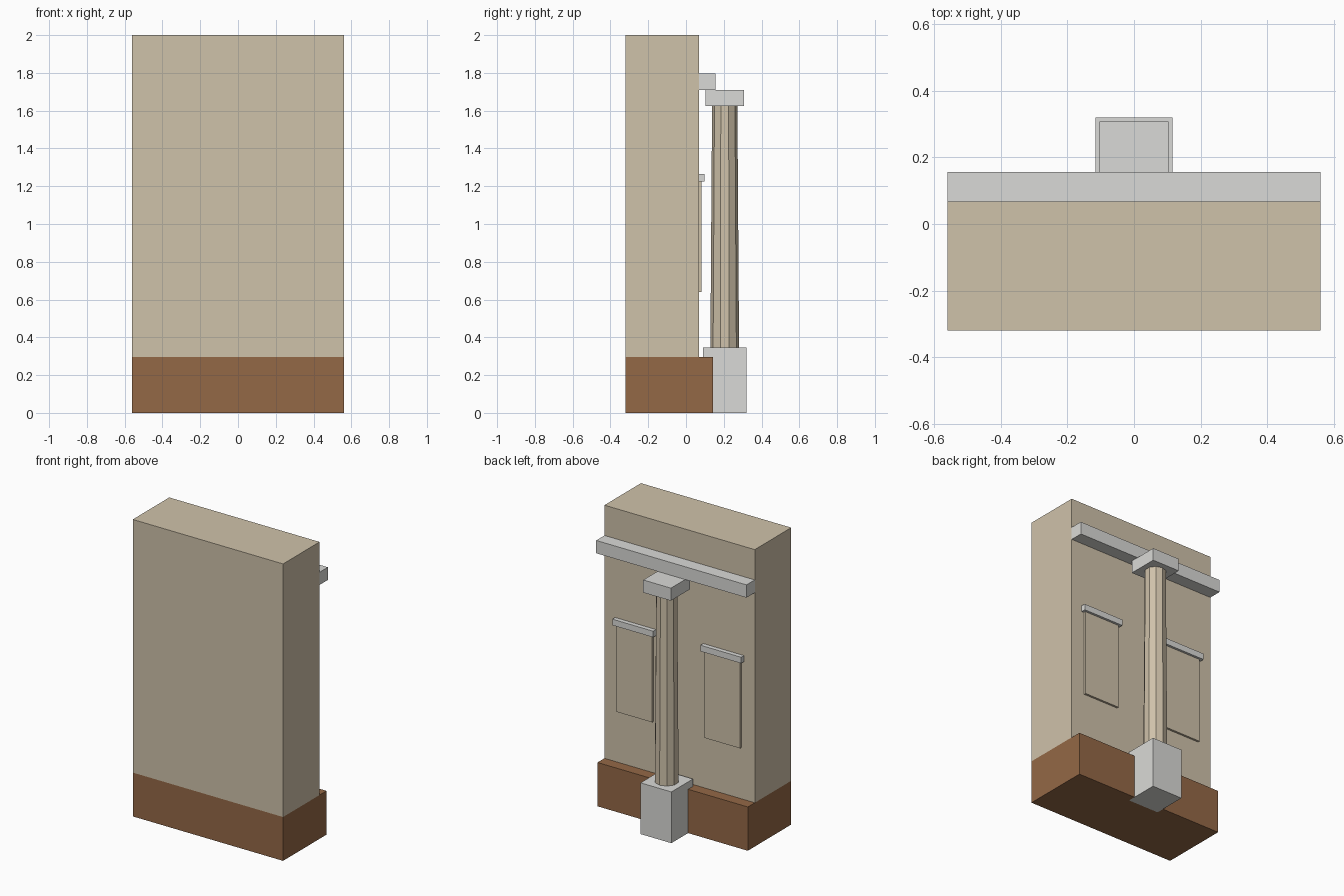
import bpy, bmesh

if "Cube" in bpy.data.objects:
    bpy.data.objects.remove(bpy.data.objects["Cube"])


def srgb(r, g, b):
    def f(c):
        c /= 255
        return c / 12.92 if c <= 0.04045 else ((c + 0.055) / 1.055) ** 2.4
    return (f(r), f(g), f(b), 1)


def material(name, color):
    m = bpy.data.materials.new(name)
    m.diffuse_color = color
    m.use_nodes = True
    m.node_tree.nodes["Principled BSDF"].inputs["Base Color"].default_value = m.diffuse_color
    return m


TAN = material("tan plaster", srgb(207, 194, 170))
BROWN = material("brown plinth", srgb(148, 104, 70))
GREY = material("light grey stone", srgb(218, 218, 215))


def finish(name, bm, mat):
    bmesh.ops.recalc_face_normals(bm, faces=bm.faces)
    me = bpy.data.meshes.new(name)
    bm.to_mesh(me)
    bm.free()
    me.materials.append(mat)
    ob = bpy.data.objects.new(name, me)
    bpy.context.collection.objects.link(ob)
    return ob


def box(name, x, y, z, mat):
    """Box from (min, max) ranges on each axis."""
    bm = bmesh.new()
    bmesh.ops.create_cube(bm, size=1)
    for v in bm.verts:
        v.co = [r[0] if c < 0 else r[1] for r, c in zip((x, y, z), v.co)]
    return finish(name, bm, mat)


HALF, BACK, WALL = 0.56, -0.32, 0.068
full = (-HALF, HALF)

# Wall, plinth and cornice
box("plinth", full, (BACK, 0.142), (0, 0.295), BROWN)
box("wall", full, (BACK, WALL), (0.295, 2.0), TAN)
box("cornice", full, (WALL, 0.156), (1.71, 1.796), GREY)

# Column: pedestal, tapered ten-sided shaft, capital
CY = 0.205
box("pedestal", (-0.115, 0.115), (CY - 0.115, CY + 0.115), (0, 0.345), GREY)
box("capital", (-0.103, 0.103), (CY - 0.103, CY + 0.103), (1.625, 1.71), GREY)
bm = bmesh.new()
bmesh.ops.create_cone(bm, cap_ends=True, segments=10,
                      radius1=0.076, radius2=0.067, depth=1.28)
bmesh.ops.translate(bm, verts=bm.verts, vec=(0, CY, 0.985))
finish("column_shaft", bm, TAN)

# Blind window panels with lintels, either side of the column
for side, s in (("left", -1), ("right", 1)):
    cx = s * 0.328
    box("window_panel_" + side, (cx - 0.133, cx + 0.133),
        (WALL - 0.01, 0.082), (0.64, 1.225), TAN)
    box("window_lintel_" + side, (cx - 0.152, cx + 0.152),
        (WALL - 0.01, 0.098), (1.224, 1.265), GREY)
